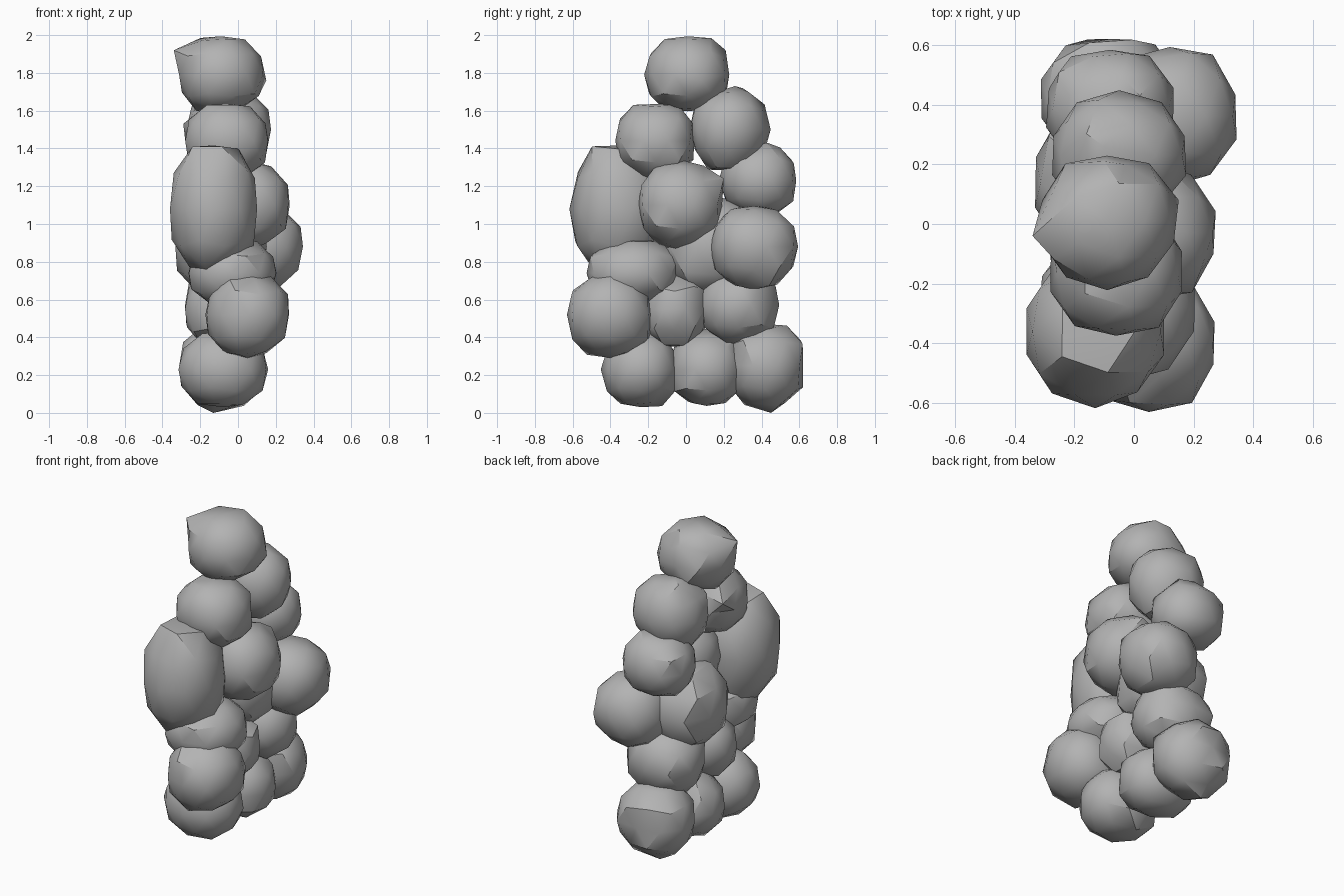
import bpy
import bmesh
import random
from mathutils import Vector, noise

default = bpy.data.objects.get("Cube")
if default:
    bpy.data.objects.remove(default)

# One stone colour
stone = bpy.data.materials.new("stone grey")
stone.use_nodes = True
GREY = (0.45, 0.45, 0.45, 1)
stone.diffuse_color = GREY
bsdf = next(n for n in stone.node_tree.nodes if n.type == 'BSDF_PRINCIPLED')
bsdf.inputs["Base Color"].default_value = GREY
bsdf.inputs["Roughness"].default_value = 0.8

BOXINESS = 2.3


def rock(name, centre, radii, seed, spikes=()):
    """Blocky boulder with broad faces and a chipped rim."""
    rng = random.Random(seed)
    bm = bmesh.new()
    bmesh.ops.create_icosphere(bm, subdivisions=2, radius=1)

    offset = Vector((seed * 3.7, seed * 1.3, 0))
    for v in bm.verts:
        d = v.co.normalized()
        scale = 1.035 + 0.05 * noise.noise(d * 1.6 + offset)
        scale /= sum(abs(k) ** BOXINESS for k in d) ** (1 / BOXINESS)
        # Broad side faces stay smooth, the rim around them is chipped
        chip = 0.085 * (1 - abs(d.x)) if d.y > -0.6 else 0.02
        scale += rng.uniform(-chip, chip)
        v.co = Vector([c + r * scale * k for c, r, k in zip(centre, radii, d)])
        v.co.z = min(max(v.co.z, 0.01), 2)

    # Pull corners out into projecting points
    for spike in spikes:
        tip = Vector(spike)
        min(bm.verts, key=lambda v: (v.co - tip).length).co = tip

    mesh = bpy.data.meshes.new(name)
    bm.to_mesh(mesh)
    bm.free()
    mesh.materials.append(stone)
    obj = bpy.data.objects.new(name, mesh)
    bpy.context.collection.objects.link(obj)
    bpy.ops.object.select_all(action='DESELECT')
    obj.select_set(True)
    bpy.context.view_layer.objects.active = obj
    bpy.ops.object.shade_smooth_by_angle(angle=0.55)


# Stacked pile: name, centre, radii, optional projecting points
ROCKS = [
    ("top_rock", (-.09, .01, 1.79), (.22, .22, .20),
     [(-.34, -.04, 1.92), (.15, .08, 1.76), (-.10, .21, 1.92)]),
    ("upper_front_rock", (-.06, -.16, 1.44), (.22, .21, .20), [(-.29, .04, 1.53)]),
    ("upper_back_rock", (-.05, .23, 1.50), (.22, .20, .22), [(-.10, .26, 1.73)]),
    ("shoulder_back_rock", (-.08, .39, 1.23), (.21, .20, .19), [(.02, .43, 1.43)]),
    ("tall_front_boulder", (-.13, -.36, 1.08), (.23, .24, .34), [(-.15, -.42, .74)]),
    ("middle_rock", (.05, -.03, 1.10), (.22, .22, .22), [(.10, .20, 1.24)]),
    ("side_back_rock", (.12, .36, .88), (.22, .23, .22)),
    ("core_rock", (-.09, .14, .88), (.24, .26, .26)),
    ("waist_front_rock", (-.03, -.28, .74), (.23, .24, .18), [(.02, -.04, .82)]),
    ("lower_front_rock", (.05, -.40, .52), (.22, .22, .22)),
    ("lower_middle_rock", (-.06, -.06, .55), (.22, .18, .20), [(.02, -.03, .73)]),
    ("lower_back_rock", (-.05, .28, .57), (.23, .21, .21)),
    ("base_front_rock", (-.08, -.24, .23), (.23, .20, .20)),
    ("base_middle_rock", (-.08, .11, .23), (.23, .19, .20), [(-.05, .27, .41)]),
    ("base_back_rock", (-.08, .42, .25), (.23, .20, .22), [(-.13, .45, 0)]),
]
for i, spec in enumerate(ROCKS):
    rock(*spec[:3], i + 1, *spec[3:])
